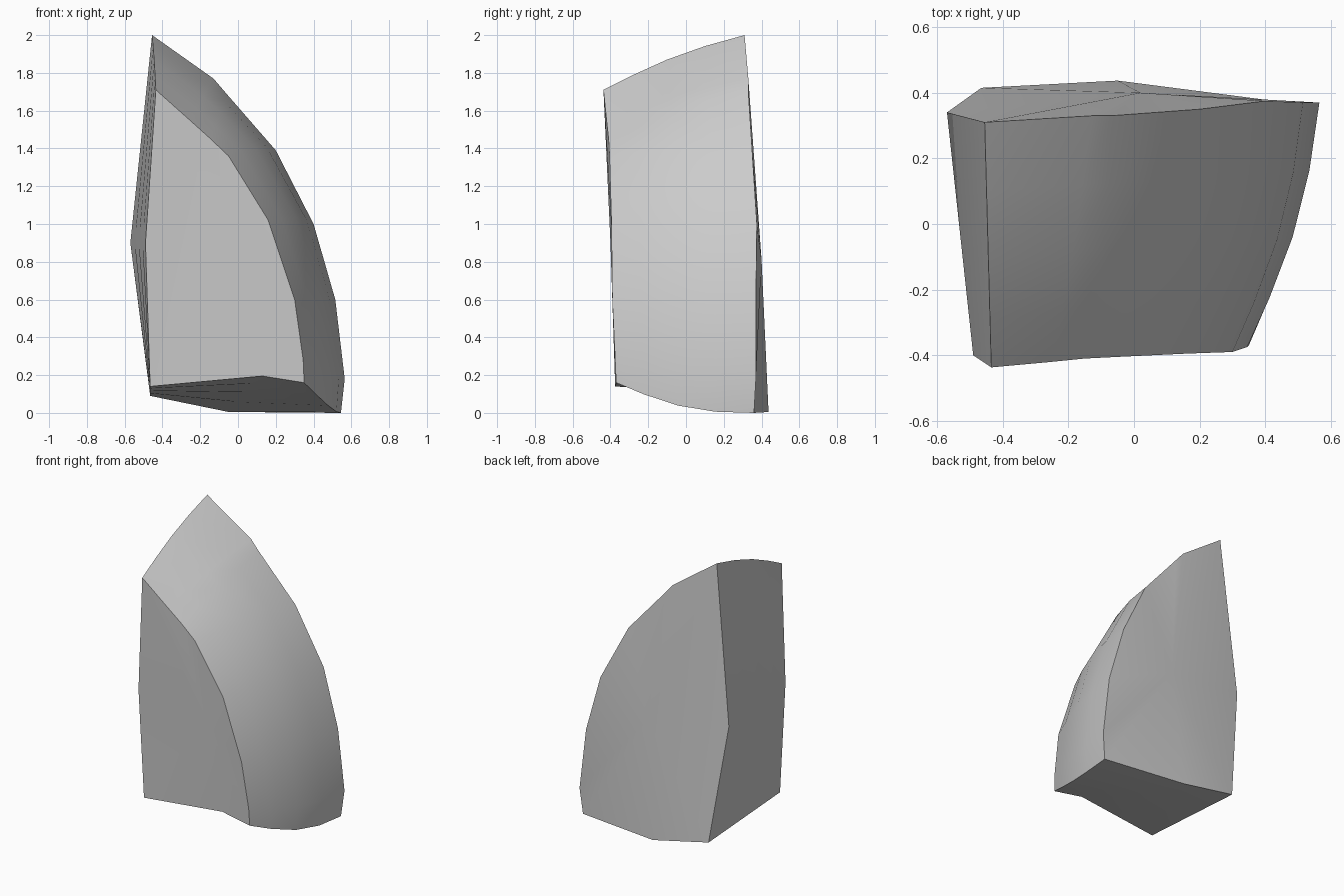
import bpy
import bmesh
from math import pi, sin, radians
from mathutils import Vector

default_cube = bpy.data.objects.get("Cube")
if default_cube:
    bpy.data.objects.remove(default_cube, do_unlink=True)

# One plain grey for the whole chunk
grey = bpy.data.materials.new("stone grey")
grey.use_nodes = True
colour = (0.6, 0.6, 0.6, 1.0)
grey.diffuse_color = colour
grey.node_tree.nodes["Principled BSDF"].inputs["Base Color"].default_value = colour

# Each rail runs from the front rim to the back rim, bulging outward by (x, z)
rails = [
    # curved outer shell, from the tip down to the lower corner
    ((-.435, -.437, 1.71), (-.455, .31, 2.0), (0, .03)),
    ((-.25, -.42, 1.545), (-.13, .33, 1.77), (.01, .03)),
    ((-.15, -.41, 1.455), (-.07, .33, 1.7), (.02, .03)),
    ((-.05, -.405, 1.36), (.2, .35, 1.39), (.03, .03)),
    ((.16, -.395, 1.02), (.4, .375, 1.0), (.04, .02)),
    ((.3, -.39, .6), (.515, .37, .6), (.04, 0)),
    ((.345, -.375, .28), (.565, .37, .18), (.04, -.03)),
    ((.35, -.37, .16), (.545, .36, 0), (.04, -.05)),
    # underside
    ((.13, -.36, .195), (-.05, .437, .005), (0, 0)),
    ((-.465, -.375, .14), (-.465, .415, .09), (0, 0)),
    # flat left side
    ((-.49, -.4, .9), (-.57, .34, .9), (0, 0)),
]
steps = (0, .2, .45, .72, 1)

bm = bmesh.new()
rings = []
for t in steps:
    ring = []
    for front, back, (bulge_x, bulge_z) in rails:
        point = Vector(front).lerp(Vector(back), t)
        point += Vector((bulge_x, 0, bulge_z)) * sin(pi * t)
        ring.append(bm.verts.new(point))
    rings.append(ring)

# Wrap the sides
count = len(rails)
for near, far in zip(rings, rings[1:]):
    for i in range(count):
        j = (i + 1) % count
        bm.faces.new((near[i], near[j], far[j], far[i]))


def close_end(ring, centre):
    """Fan the open end of the chunk around a central point."""
    hub = bm.verts.new(centre)
    for i in range(count):
        bm.faces.new((ring[i], ring[(i + 1) % count], hub))


close_end(rings[0], (.02, -.385, .81))
close_end(rings[-1], (.02, .4, .81))
bmesh.ops.recalc_face_normals(bm, faces=bm.faces[:])

mesh = bpy.data.meshes.new("wedge_chunk")
bm.to_mesh(mesh)
bm.free()
mesh.materials.append(grey)
chunk = bpy.data.objects.new("wedge_chunk", mesh)
bpy.context.collection.objects.link(chunk)

# Smooth shell with crisp rims
bpy.ops.object.select_all(action="DESELECT")
chunk.select_set(True)
bpy.context.view_layer.objects.active = chunk
bpy.ops.object.shade_smooth_by_angle(angle=radians(30))
